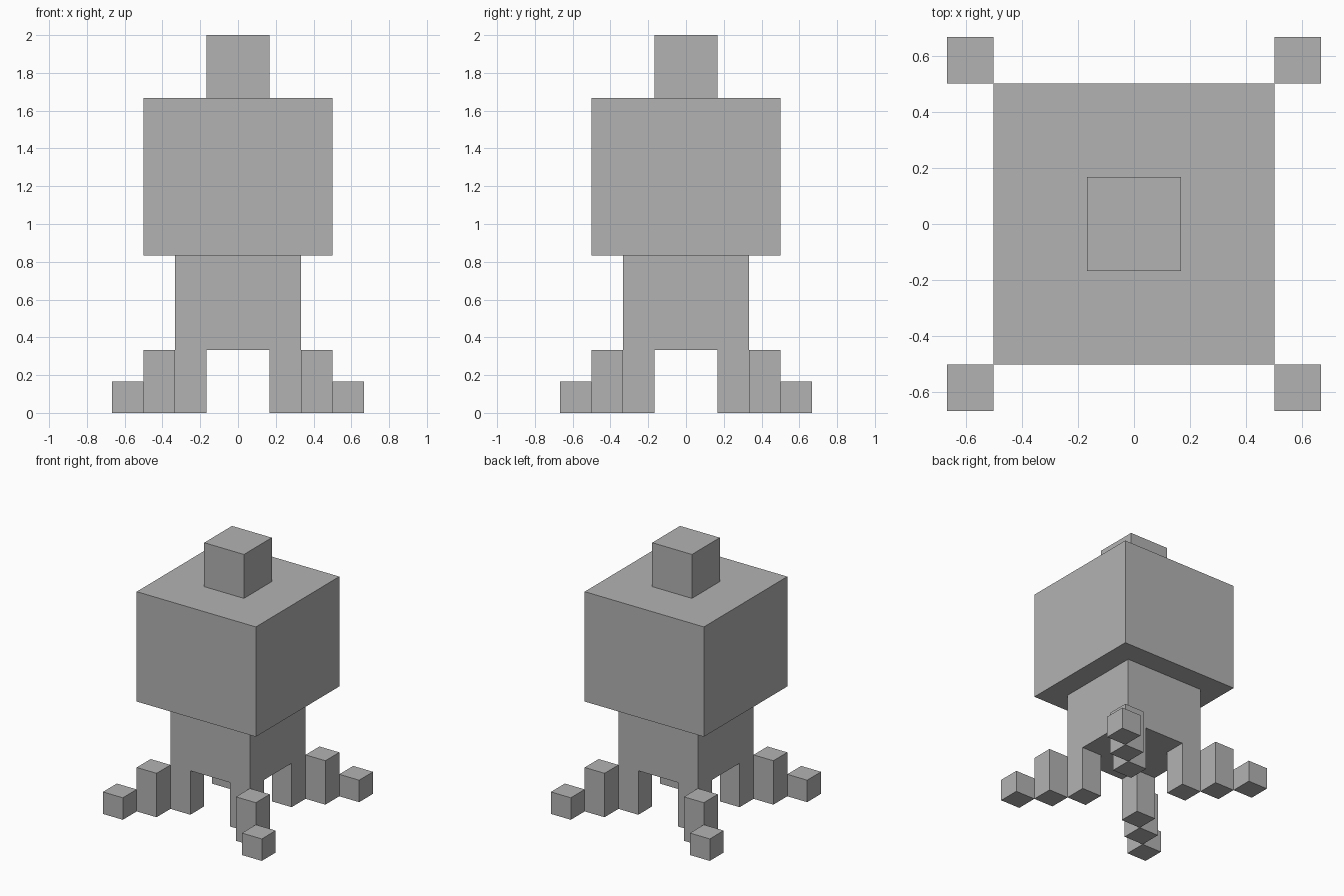
import bpy

cube = bpy.data.objects.get("Cube")
if cube:
    bpy.data.objects.remove(cube, do_unlink=True)

U = 1 / 6  # one block of the model

grey = bpy.data.materials.new("plain_grey")
grey.use_nodes = True
colour = (0.45, 0.45, 0.45, 1)
grey.diffuse_color = colour
grey.node_tree.nodes["Principled BSDF"].inputs["Base Color"].default_value = colour


def box(name, x, y, bottom, width, height):
    """Square block, measured in units of U, standing at the given bottom."""
    bpy.ops.mesh.primitive_cube_add(size=1, location=(x * U, y * U, (bottom + height / 2) * U))
    obj = bpy.context.object
    obj.name = name
    obj.scale = (width * U, width * U, height * U)
    bpy.ops.object.transform_apply(location=False, rotation=False, scale=True)
    obj.data.materials.append(grey)
    return obj


# Central stack
box("body", 0, 0, 2, 4, 3)
box("head", 0, 0, 5, 6, 5)
box("top_block", 0, 0, 10, 2, 2)

# Four stepped legs running out along the diagonals
for side, sx in (("left", 1), ("right", -1)):
    for end, sy in (("front", -1), ("back", 1)):
        for part, out, height in (("inner_leg", 1.5, 2), ("middle_leg", 2.5, 2), ("foot", 3.5, 1)):
            box(f"{end}_{side}_{part}", sx * out, sy * out, 0, 1, height)
